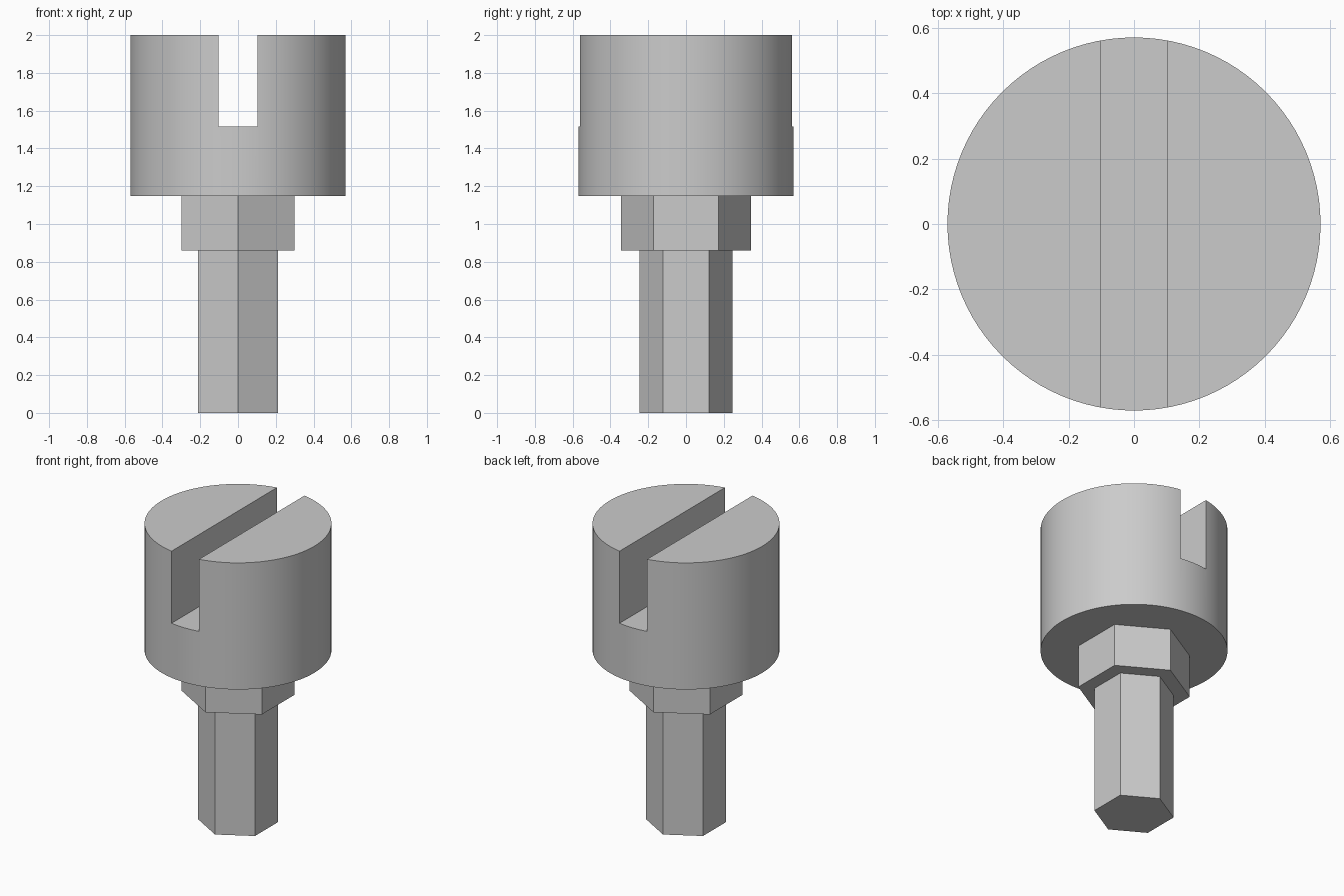
import bpy
import math

cube = bpy.data.objects.get("Cube")
if cube:
    bpy.data.objects.remove(cube, do_unlink=True)

# One plain grey for every part
grey = bpy.data.materials.new("plain grey")
grey.use_nodes = True
colour = (0.6, 0.6, 0.6, 1)
grey.diffuse_color = colour
grey.node_tree.nodes["Principled BSDF"].inputs["Base Color"].default_value = colour


def prism(name, sides, radius, bottom, top):
    """Upright prism with a corner on the y axis."""
    bpy.ops.mesh.primitive_cylinder_add(
        vertices=sides, radius=radius, depth=top - bottom,
        location=(0, 0, (bottom + top) / 2))
    part = bpy.context.object
    part.name = name
    part.data.materials.append(grey)
    return part


# Hexagonal shank and collar
prism("hex_shank", 6, 0.245, 0, 0.86)
prism("hex_collar", 6, 0.345, 0.86, 1.148)

# Round head
head = prism("slotted_head", 96, 0.57, 1.148, 2)

# Slot cut through the head from front to back
bpy.ops.mesh.primitive_cube_add(size=1, location=(0, 0, 2.015))
cutter = bpy.context.object
cutter.name = "slot_cutter"
cutter.scale = (0.204, 2, 1)
cutter.hide_render = True
bpy.context.view_layer.update()

slot = head.modifiers.new("slot", "BOOLEAN")
slot.operation = "DIFFERENCE"
slot.solver = "EXACT"
slot.object = cutter
bpy.ops.object.select_all(action="DESELECT")
head.select_set(True)
bpy.context.view_layer.objects.active = head
bpy.ops.object.modifier_apply(modifier=slot.name)
bpy.data.objects.remove(cutter, do_unlink=True)

# Smooth round wall, sharp rims and slot edges
bpy.ops.object.shade_smooth_by_angle(angle=math.radians(30))
